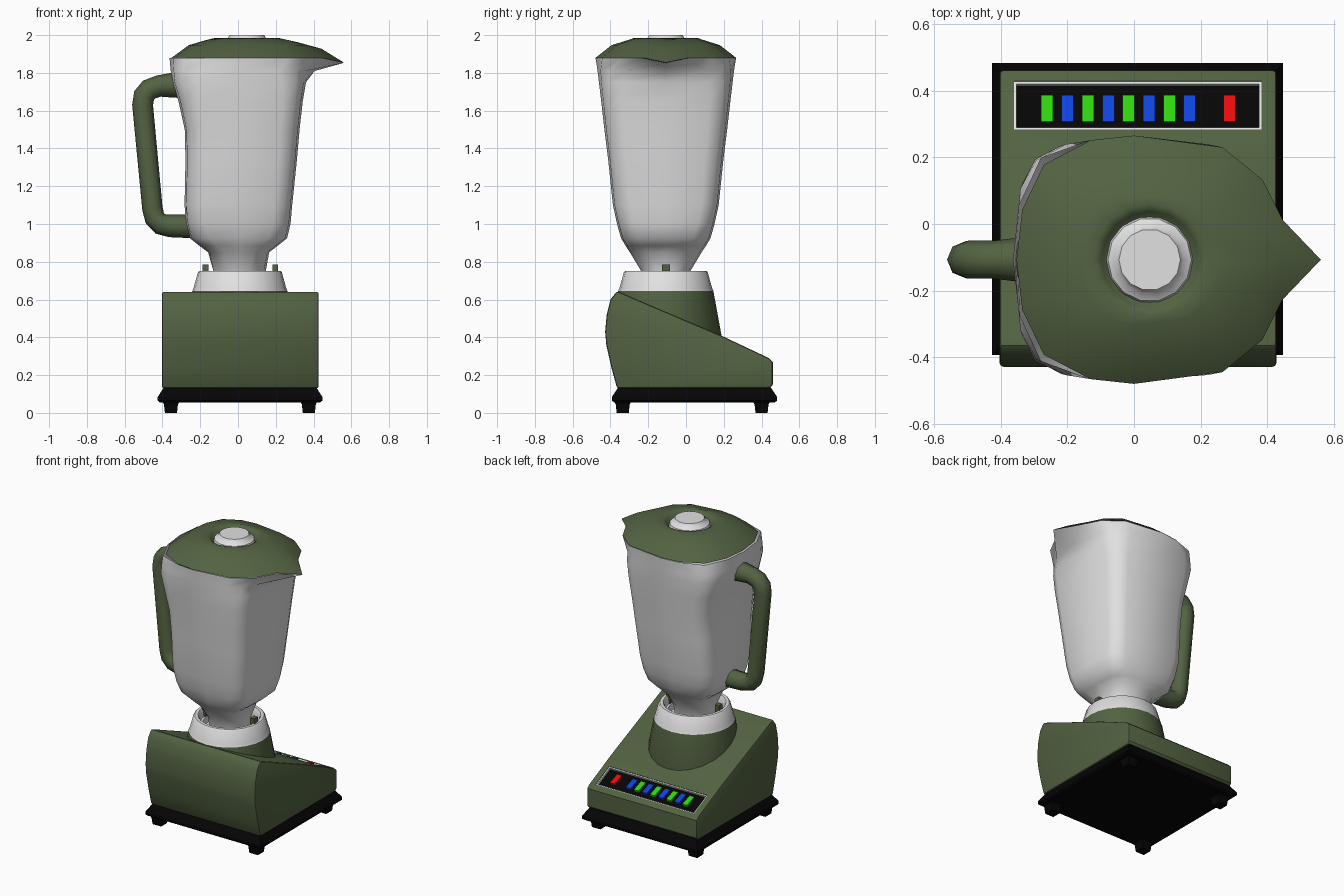
import bpy, bmesh, math
from mathutils import Matrix, Vector

if "Cube" in bpy.data.objects:
    bpy.data.objects.remove(bpy.data.objects["Cube"])

def mat(name, r, g, b):
    m = bpy.data.materials.new(name)
    m.diffuse_color = (r, g, b, 1)
    m.use_nodes = True
    m.node_tree.nodes["Principled BSDF"].inputs["Base Color"].default_value = m.diffuse_color
    return m

GREEN = mat("olive green", .085, .123, .054)
WHITE = mat("off white", .75, .75, .75)
BLACK = mat("black", .0015, .0015, .0015)
B_GREEN = mat("button green", .03, .68, .005)
B_BLUE = mat("button blue", .004, .06, .72)
B_RED = mat("button red", .8, .004, .004)
CY = -.107  # depth of the jug axis

def finish(name, bm, m, angle=40):
    bmesh.ops.recalc_face_normals(bm, faces=bm.faces)
    me = bpy.data.meshes.new(name)
    bm.to_mesh(me)
    bm.free()
    ob = bpy.data.objects.new(name, me)
    bpy.context.collection.objects.link(ob)
    me.materials.append(m)
    smooth(ob, angle)
    return ob

def smooth(ob, angle):
    bpy.ops.object.select_all(action='DESELECT')
    ob.select_set(True)
    bpy.context.view_layer.objects.active = ob
    if angle:
        bpy.ops.object.shade_smooth_by_angle(angle=math.radians(angle))

def loft(name, rings, m, start=True, end=True, angle=40):
    bm = bmesh.new()
    vs = [[bm.verts.new(p) for p in r] for r in rings]
    n = len(rings[0])
    for a, b in zip(vs, vs[1:]):
        for i in range(n):
            j = (i + 1) % n
            bm.faces.new((a[i], a[j], b[j], b[i]))
    if start:
        bm.faces.new(vs[0])
    if end:
        bm.faces.new(vs[-1])
    return finish(name, bm, m, angle)

def circle(x, y, r, z, n):
    return [(x + r * math.cos(2 * math.pi * i / n), y + r * math.sin(2 * math.pi * i / n), z) for i in range(n)]

def lathe(name, prof, x, n, m, start=True, end=True, angle=40):
    return loft(name, [circle(x, CY, r, z, n) for r, z in prof], m, start, end, angle)

def box(name, size, mtx, m):
    bm = bmesh.new()
    bmesh.ops.create_cube(bm, size=1, matrix=mtx @ Matrix.Diagonal((*size, 1)))
    return finish(name, bm, m, 0)

def rect(x0, x1, y0, y1, z):
    return [(x0, y0, z), (x1, y0, z), (x1, y1, z), (x0, y1, z)]

# Black base tray and feet
loft("base_tray", [rect(-.425 + d, .447 - d, -.392 + d, .482 - d, z)
                   for d, z in ((.012, .055), (0, .065), (0, .085), (.035, .138))], BLACK, angle=0)
for x in (-.355, .375):
    for y in (-.335, .40):
        loft("foot", [rect(x - r, x + r, y - r, y + r, z) for r, z in ((.032, 0), (.037, .045), (.045, .06))],
             BLACK, angle=0)

# Motor housing: side profile swept across x
prof = [(-.365, .13), (-.395, .24), (-.422, .36), (-.428, .43), (-.42, .52), (-.4, .6), (-.365, .645),
        (.185, .41), (.435, .292), (.46, .27), (.46, .15), (.445, .13)]
body = loft("motor_housing", [[(x, y, z) for y, z in prof] for x in (-.403, .427)], GREEN, angle=0)
bev = body.modifiers.new("bevel", 'BEVEL')
bev.width = .012
bev.segments = 2
bev.angle_limit = math.radians(50)

# Control panel, recessed in the sloping back
PANEL = Matrix.Translation((.011, .355, .3285)) @ Matrix.Rotation(-math.atan(.118 / .25), 4, 'X')

def on_panel(x, v, w, tilt=0):
    return PANEL @ Matrix.Translation((x, v, w)) @ Matrix.Rotation(tilt, 4, 'X')

cutter = box("panel_cutter", (.742, .16, .05), on_panel(0, 0, .002), BLACK)
cutter.hide_render = True
bo = body.modifiers.new("recess", 'BOOLEAN')
bo.operation = 'DIFFERENCE'
bo.object = cutter
smooth(body, 0)
for name in ("bevel", "recess"):
    bpy.ops.object.modifier_apply(modifier=name)
bpy.data.objects.remove(cutter)
smooth(body, 30)

box("panel_floor", (.742, .16, .006), on_panel(0, 0, -.02), BLACK)
for s in (-1, 1):
    box("panel_frame_long", (.742, .008, .021), on_panel(0, s * .076, -.0125), WHITE)
    box("panel_frame_short", (.008, .16, .021), on_panel(s * .367, 0, -.0125), WHITE)
for i in range(9):
    x = -.26 + .061 * i if i < 8 else .286
    m = B_RED if i == 8 else (B_BLUE if i % 2 else B_GREEN)
    box("button", (.036, .084, .018), on_panel(x - .011, -.006, -.014, math.radians(6)), m)

# Collar that holds the jug
lathe("green_collar", [(.285, .34), (.295, .41), (.252, .645)], .01, 24, GREEN)
lathe("white_collar", [(.252, .645), (.245, .662), (.222, .745), (.215, .752), (.195, .752), (.185, .735),
                       (.18, .70), (.165, .70), (.16, .66)], .01, 24, WHITE, start=False)
for x in (-.172, .197):
    box("locking_tab", (.03, .042, .09), Matrix.Translation((x, CY, .74)), GREEN)

# Outline of the jug's mouth, with pouring spout, mirrored in y
half = [(.56, 0), (.445, .12), (.385, .24), (.265, .337), (0, .372), (-.13, .358), (-.27, .285),
        (-.335, .15), (-.352, 0)]
mouth = half + [(x, -y) for x, y in half[-2:0:-1]]

def dip(i, f):
    return -.025 * f if i == 0 else 0

# One cross-section of the jug: round for k = 1, squarer for smaller k
def jug_ring(k, z, left, right, hy, spout=0):
    pts = []
    for i in range(16):
        a = math.pi * i / 8
        c, s = math.cos(a), math.sin(a)
        c, s = (0 if abs(c) < 1e-6 else c), (0 if abs(s) < 1e-6 else s)
        x = math.copysign(abs(c) ** k, c) * (right if c > 0 else left)
        y = math.copysign(abs(s) ** k, s) * hy
        pts.append((.01 + x + (spout if i == 0 else 0), CY + y, z))
    return pts

# Jug
rings = [jug_ring(*r) for r in (
    (1, .69, .13, .13, .12), (1, .75, .14, .137, .13), (.75, .85, .168, .155, .19), (.6, .885, .215, .2, .213),
    (.5, .925, .265, .25, .237), (.44, 1.0, .285, .268, .258), (.4, 1.1, .293, .277, .28),
    (.4, 1.34, .288, .302, .305), (.4, 1.5, .292, .316, .325), (.4, 1.65, .325, .333, .342),
    (.46, 1.75, .358, .35, .354), (.55, 1.81, .366, .36, .361, .035))]
rings.append([(x * (1.03 if 5 < i < 11 else 1), CY + y * (1.07 if i in (6, 7, 9, 10) else 1), 1.878 + dip(i, 1))
              for i, (x, y) in enumerate(mouth)])
loft("jug", rings, WHITE, end=False, angle=60)

# Lid: shrinking mouth outlines, then a round well for the cap
CX = .047
rings = [[(CX + (x - CX) * f, CY + y * f, z + dip(i, f)) for i, (x, y) in enumerate(mouth)]
         for f, z in ((.9, 1.872), (1, 1.88), (.77, 1.947), (.52, 1.976))]
rings += [circle(CX, CY, r, z, 16) for r, z in ((.168, 1.985), (.145, 1.97), (.125, 1.94))]
loft("lid", rings, GREEN, angle=60)
lathe("lid_cap", [(.132, 1.94), (.125, 1.967), (.102, 1.98), (.092, 2.0)], CX, 14, WHITE)

# Handle
cu = bpy.data.curves.new("handle", 'CURVE')
cu.dimensions = '3D'
cu.bevel_depth = .057
cu.bevel_resolution = 2
cu.use_fill_caps = True
path = [(-.29, 1.735, 1.2), (-.35, 1.735, 1.15), (-.42, 1.73, 1), (-.47, 1.712, 1), (-.497, 1.68, 1),
        (-.505, 1.63, .97), (-.453, 1.08, .95), (-.44, 1.03, .97), (-.41, 1.0, 1), (-.36, .99, 1.05),
        (-.25, .988, 1.1)]
sp = cu.splines.new('POLY')
sp.points.add(len(path) - 1)
for p, (x, z, r) in zip(sp.points, path):
    p.co = (x, CY, z, 1)
    p.radius = r
handle = bpy.data.objects.new("handle", cu)
bpy.context.collection.objects.link(handle)
cu.materials.append(GREEN)
smooth(handle, 0)
bpy.ops.object.convert(target='MESH')
smooth(bpy.context.view_layer.objects.active, 50)
